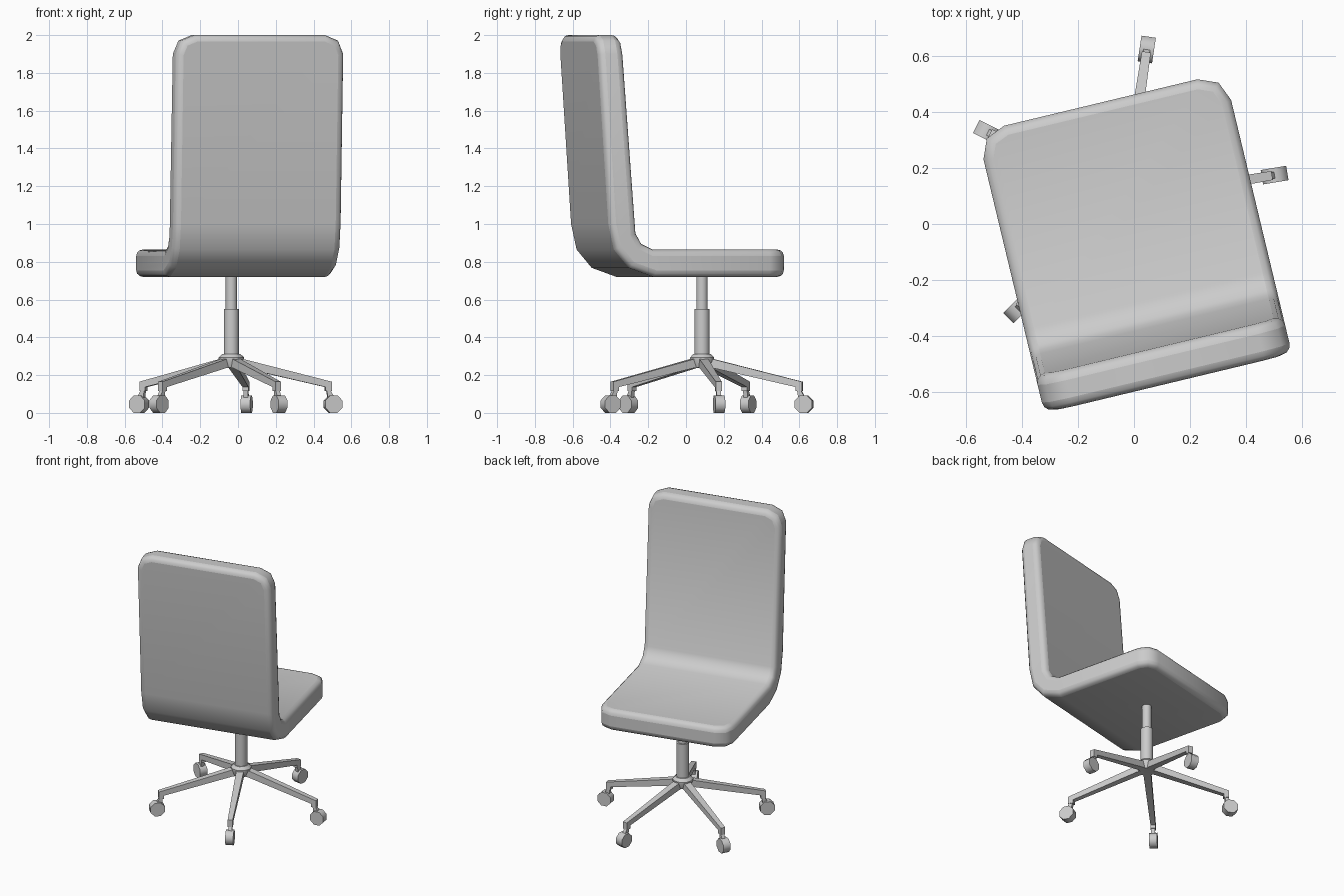
import bpy, bmesh, math
from mathutils import Matrix, Vector

if "Cube" in bpy.data.objects:
    bpy.data.objects.remove(bpy.data.objects["Cube"])

CENTRE = Matrix.Translation((-0.035, 0.085, 0))
SEAT_M = CENTRE @ Matrix.Rotation(math.radians(13.5), 4, 'Z')


def finish(bm, name, matrix, angle=40, bevel=None):
    bmesh.ops.recalc_face_normals(bm, faces=bm.faces)
    bm.transform(matrix)
    me = bpy.data.meshes.new(name)
    bm.to_mesh(me)
    bm.free()
    ob = bpy.data.objects.new(name, me)
    bpy.context.collection.objects.link(ob)
    if bevel:
        mod = ob.modifiers.new("rim", 'BEVEL')
        mod.width, mod.segments = bevel, 3
        mod.limit_method, mod.angle_limit = 'ANGLE', math.radians(55)
    bpy.ops.object.select_all(action='DESELECT')
    ob.select_set(True)
    bpy.context.view_layer.objects.active = ob
    bpy.ops.object.shade_smooth_by_angle(angle=math.radians(angle))
    return ob


def extrude_profile(points, widths):
    """Side profile (depth, height) spread to +-width along x or per point."""
    bm = bmesh.new()
    sides = [[bm.verts.new((s * w, y, z)) for (y, z), w in zip(points, widths)]
             for s in (-1, 1)]
    bm.faces.new(sides[0])
    bm.faces.new(sides[1])
    n = len(points)
    for i in range(n):
        j = (i + 1) % n
        bm.faces.new((sides[0][i], sides[0][j], sides[1][j], sides[1][i]))
    return bm


def lathe(name, rings, segs):
    """Round part from (radius, height) rings, capped at both ends."""
    bm = bmesh.new()
    loops = [[bm.verts.new((r * math.cos(2 * math.pi * k / segs),
                            r * math.sin(2 * math.pi * k / segs), z))
              for k in range(segs)] for r, z in rings]
    for a, b in zip(loops, loops[1:]):
        for k in range(segs):
            m = (k + 1) % segs
            bm.faces.new((a[k], a[m], b[m], b[k]))
    bm.faces.new(loops[0])
    bm.faces.new(loops[-1])
    return finish(bm, name, CENTRE)


# One-piece padded seat and backrest
profile = [(0.36, 0.865), (-0.37, 0.865), (-0.433, 0.895), (-0.464, 0.95),
           (-0.543, 2.0), (-0.677, 2.0), (-0.612, 1.0), (-0.582, 0.865),
           (-0.50, 0.768), (-0.365, 0.72), (0.36, 0.72)]
bm = extrude_profile(profile, [0.456] * len(profile))
# round the free corners at the seat front and backrest top
corners = [e for e in bm.edges
           if abs(e.verts[0].co.x - e.verts[1].co.x) < 1e-5
           and (all(v.co.y > 0.3 for v in e.verts) or all(v.co.z > 1.9 for v in e.verts))]
bmesh.ops.bevel(bm, geom=corners, offset=0.1, segments=2, profile=0.5, affect='EDGES')
finish(bm, "seat_shell", SEAT_M, angle=60, bevel=0.035)

# Gas lift column and hub
lathe("column_upper", [(0.03, 0.53), (0.03, 0.74)], 16)
lathe("column_lower", [(0.04, 0.29), (0.04, 0.55)], 16)
lathe("hub", [(0.052, 0.24), (0.067, 0.28), (0.067, 0.293), (0.048, 0.312)], 10)

# Five arms with casters
arm_profile = [(0.02, 0.292), (0.06, 0.285), (0.537, 0.165), (0.537, 0.115),
               (0.503, 0.115), (0.503, 0.137), (0.06, 0.238), (0.02, 0.24)]
arm_widths = [0.024, 0.024, 0.016, 0.016, 0.016, 0.016, 0.024, 0.024]
fork_profile = [(0.51, 0.12), (0.53, 0.12), (0.55, 0.085), (0.52, 0.06)]
for i in range(5):
    m = CENTRE @ Matrix.Rotation(math.radians(9.5 + 72 * i - 90), 4, 'Z')
    finish(extrude_profile(arm_profile, arm_widths), f"arm_{i + 1}", m, 25)
    finish(extrude_profile(fork_profile, [0.012] * 4), f"caster_fork_{i + 1}", m, 25)
    wheel = [(0.546 + 0.05 * math.cos(math.radians(22.5 + 45 * k)),
              0.0462 + 0.05 * math.sin(math.radians(22.5 + 45 * k))) for k in range(8)]
    finish(extrude_profile(wheel, [0.026] * 8), f"caster_wheel_{i + 1}", m, 50)
